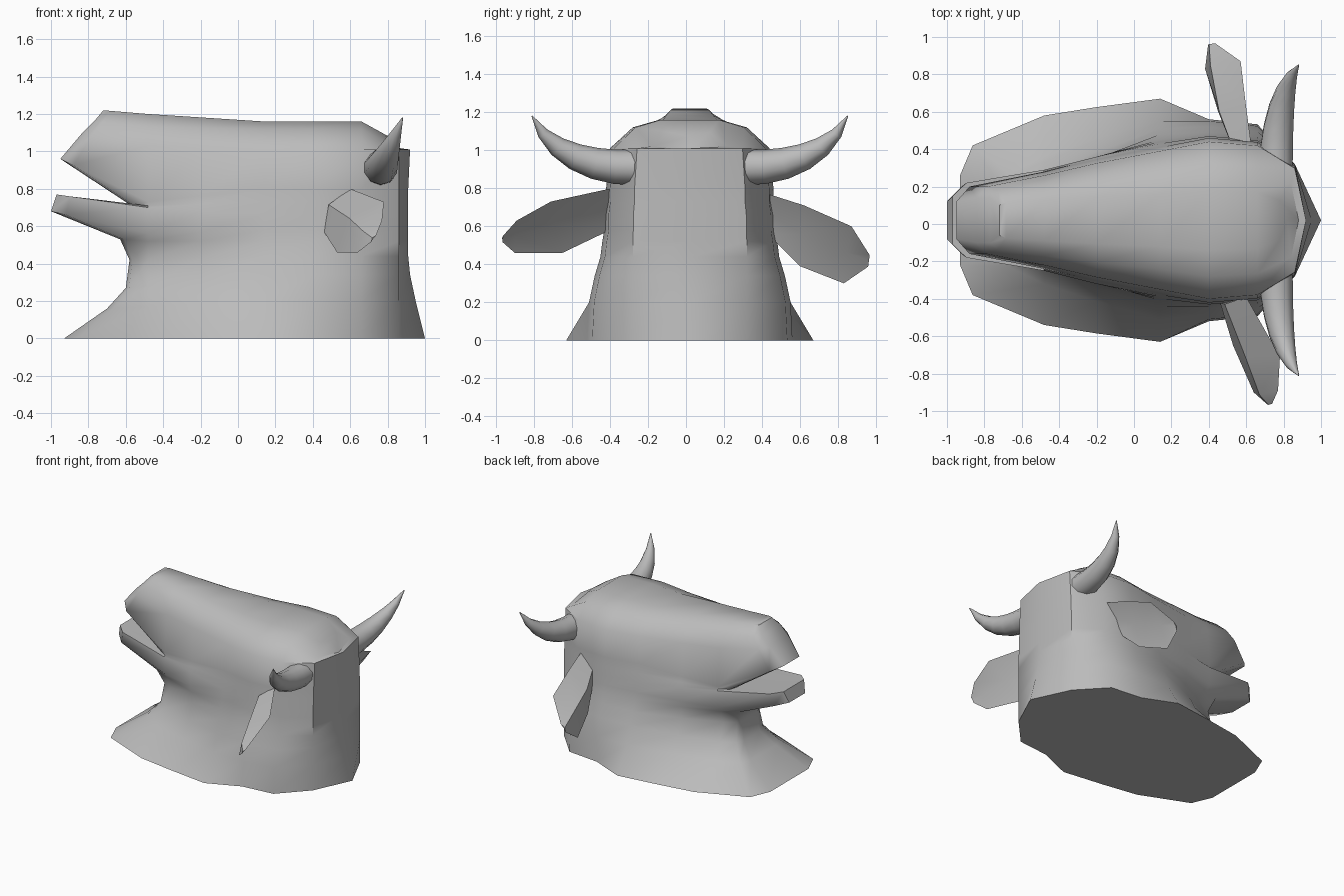
import bpy, bmesh, math
from mathutils import Vector
from mathutils.geometry import interpolate_bezier

cube = bpy.data.objects.get("Cube")
if cube:
    bpy.data.objects.remove(cube)

MID_Y = 0.02
SHADE = 0.5
grey = bpy.data.materials.new("plain_grey")
grey.use_nodes = True
grey.diffuse_color = (SHADE, SHADE, SHADE, 1)
grey.node_tree.nodes["Principled BSDF"].inputs["Base Color"].default_value = grey.diffuse_color


def loft(name, rings, sharp_angle, strip_cap=False):
    """Skin closed rings of points and close both ends."""
    bm = bmesh.new()
    loops = [[bm.verts.new(point) for point in ring] for ring in rings]
    count = len(loops[0])
    for lower, upper in zip(loops, loops[1:]):
        for i in range(count):
            j = (i + 1) % count
            bm.faces.new((lower[i], lower[j], upper[j], upper[i]))
    bm.faces.new(loops[0])
    top = loops[-1]
    if strip_cap:
        # Join the right side to the left side, then close the back tip
        half = count // 2
        for i in range(half - 1):
            bm.faces.new((top[i], top[i + 1], top[-i - 2], top[-i - 1]))
        bm.faces.new(top[half - 1:half + 2])
    else:
        bm.faces.new(top)
    bmesh.ops.recalc_face_normals(bm, faces=bm.faces)
    mesh = bpy.data.meshes.new(name)
    bm.to_mesh(mesh)
    bm.free()
    mesh.materials.append(grey)
    obj = bpy.data.objects.new(name, mesh)
    bpy.context.collection.objects.link(obj)
    bpy.ops.object.select_all(action="DESELECT")
    obj.select_set(True)
    bpy.context.view_layer.objects.active = obj
    bpy.ops.object.shade_smooth_by_angle(angle=math.radians(sharp_angle))


MUZZLE_X, CHEEK_X, CROWN_X = -.48, .14, .66
STATIONS = (MUZZLE_X, -.2, CHEEK_X, .4, CROWN_X, .86)


def head_ring(front, back, z_front, z_muzzle, z_back, tip, muzzle, cheek, brow):
    """Outline of the head at one level, from the front tip to the back."""
    shoulder_x = front + .15 * (MUZZLE_X - front)
    xs = [front, shoulder_x] + [min(x, back - .04) for x in STATIONS] + [back]
    widths = [tip, (tip + muzzle) / 2, muzzle, (muzzle + cheek) / 2,
              cheek, brow, brow * .95, min(.3, brow * .66), 0]
    right, left = [], []
    for x, width in zip(xs, widths):
        if x < MUZZLE_X:
            t = (x - front) / (MUZZLE_X - front)
            z = z_front + (z_muzzle - z_front) * t
        else:
            t = min(1, (x - MUZZLE_X) / (CHEEK_X - MUZZLE_X))
            z = z_muzzle + (z_back - z_muzzle) * t
        # The crown slopes down toward the back
        if z > 1.05:
            z -= max(0, x - CROWN_X) * .55
        right.append((x, MID_Y - width, z))
        left.append((x, MID_Y + width, z))
    return right + left[-2::-1]


# Neck, open jaw and skull, from the cut neck up to the crown
HEAD = (
    (-.93, 1, 0, 0, 0, .24, .56, .65, .54),
    (-.7, .95, .16, .17, .2, .16, .34, .53, .53),
    (-.6, .92, .27, .28, .34, .1, .24, .49, .5),
    (-.58, .91, .42, .42, .44, .1, .19, .46, .47),
    (-.63, .91, .53, .52, .52, .13, .23, .43, .46),
    (-1, .91, .68, .56, .58, .1, .26, .42, .45),
    (-.97, .91, .77, .7, .66, .13, .27, .41, .45),
    (-.57, .91, .71, .71, .73, .16, .26, .4, .44),
    (-.95, .91, .96, .73, .8, .1, .26, .39, .44),
    (-.84, .92, 1.09, 1.03, 1.01, .12, .24, .37, .42),
    (-.77, .88, 1.16, 1.13, 1.12, .12, .19, .26, .3),
    (-.72, .82, 1.22, 1.2, 1.16, .08, .11, .14, .16),
)
loft("head", [head_ring(*level) for level in HEAD], 45, strip_cap=True)


# Curved, tapering horns
def horn(name, side):
    path = interpolate_bezier(Vector((.76, .28, .91)), Vector((.76, .5, .9)),
                              Vector((.8, .74, .98)), Vector((.88, .83, 1.18)), 7)
    last = len(path) - 1
    rings = []
    for i, centre in enumerate(path):
        along = path[min(i + 1, last)] - path[max(i - 1, 0)]
        u = along.cross(Vector((1, 0, 0))).normalized()
        v = along.normalized().cross(u)
        radius = .003 + .09 * (1 - (i / last) ** 2)
        ring = []
        for k in range(10):
            angle = math.tau * k / 10
            p = centre + (u * math.cos(angle) + v * math.sin(angle)) * radius
            ring.append((p.x, MID_Y + side * p.y, p.z))
        rings.append(ring)
    loft(name, rings, 60)


horn("left_horn", 1)
horn("right_horn", -1)


# Drooping leaf-shaped ears, slightly cupped
def ear(name, upper, lower, tip):
    tip = Vector(tip)
    ups, lows = [Vector(p) for p in upper], [Vector(p) for p in lower]
    ups.append(tip.lerp(ups[-1], .2))
    lows.append(tip.lerp(lows[-1], .2))
    along = tip - (ups[0] + lows[0]) / 2
    rings = []
    for a, b in zip(ups, lows):
        out = (a - b).cross(along).normalized() * (a - b).length * .22
        if out.z < 0:
            out = -out
        mid = (a + b) / 2
        rings.append([a, mid + out, b, mid + out * .25])
    loft(name, rings, 40)


ear("left_ear",
    [(.63, .4, .78), (.6, .62, .71), (.57, .87, .6)],
    [(.52, .43, .56), (.45, .6, .39), (.38, .83, .3)], (.4, .99, .41))
ear("right_ear",
    [(.6, -.39, .8), (.78, -.71, .73), (.77, -.89, .63)],
    [(.46, -.42, .57), (.53, -.65, .46), (.64, -.9, .46)], (.73, -.98, .53))
